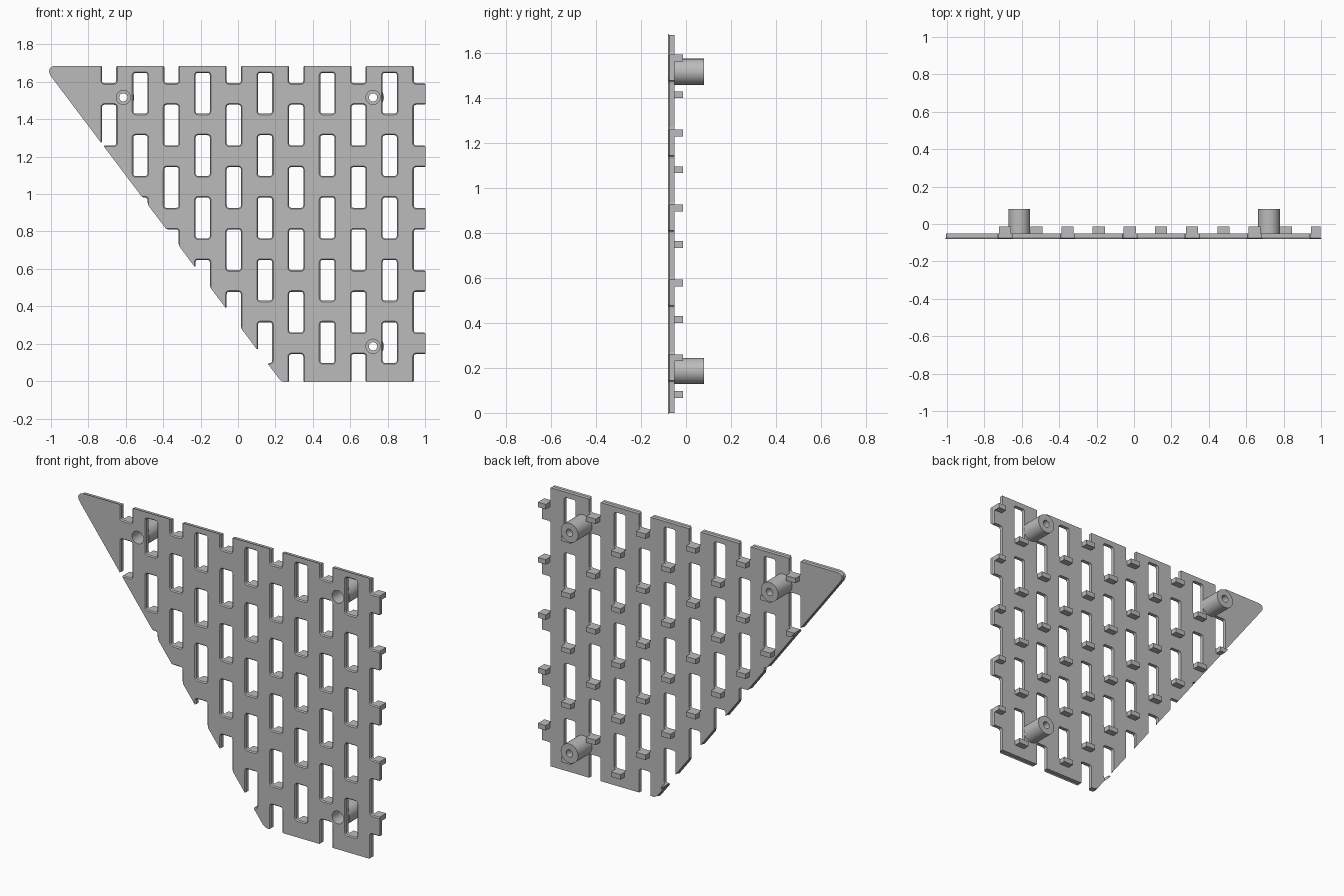
import bpy, bmesh, math
from mathutils import Matrix, Vector

if "Cube" in bpy.data.objects:
    bpy.data.objects.remove(bpy.data.objects["Cube"])

FRONT, BACK = -0.08, -0.052          # plate faces
TOP, RIGHT = 1.68, 0.997
SLOPE = -1.326                       # slanted left edge
CHAMFER = 0.006
PITCH = 1 / 3
SLOT_W, SLOT_H = 0.076, 0.218

grey = bpy.data.materials.new("grey_plastic")
grey.diffuse_color = (0.5, 0.5, 0.5, 1)
grey.use_nodes = True
grey.node_tree.nodes["Principled BSDF"].inputs["Base Color"].default_value = grey.diffuse_color


def finish(bm, name):
    bmesh.ops.recalc_face_normals(bm, faces=bm.faces[:])
    mesh = bpy.data.meshes.new(name)
    bm.to_mesh(mesh)
    bm.free()
    mesh.materials.append(grey)
    obj = bpy.data.objects.new(name, mesh)
    bpy.context.collection.objects.link(obj)
    return obj


def slant_x(z):
    return 0.2366 + z / SLOPE


def loft(bm, rings):
    """Skin a list of equal-sized point rings and cap both ends."""
    vs = [[bm.verts.new(p) for p in ring] for ring in rings]
    n = len(vs[0])
    for a, b in zip(vs, vs[1:]):
        for i in range(n):
            bm.faces.new((a[i], a[(i + 1) % n], b[(i + 1) % n], b[i]))
    bm.faces.new(vs[0])
    bm.faces.new(vs[-1])


def rounded_rect(cx, cz, w, h, r, y, steps=3):
    pts = []
    for q, (sx, sz) in enumerate(((1, 1), (-1, 1), (-1, -1), (1, -1))):
        for s in range(steps + 1):
            a = math.pi / 2 * (q + s / steps)
            pts.append((cx + sx * (w / 2 - r) + r * math.cos(a), y,
                        cz + sz * (h / 2 - r) + r * math.sin(a)))
    return pts


def circle(cx, cz, r, y, n=32):
    return [(cx + r * math.cos(2 * math.pi * i / n), y,
             cz + r * math.sin(2 * math.pi * i / n)) for i in range(n)]


# Staggered slot positions: (centre x, bottom z)
slots = [(-0.522 + PITCH * k, 1.43 - PITCH * j) for k in range(5) for j in range(5)]
slots += [(-0.689 + PITCH * k, 1.593 - PITCH * j) for k in range(6) for j in range(6)]
posts = [(-0.613, 1.517), (0.722, 1.517), (0.722, 0.186)]

# Plate: slanted outline, rounded left corners, chamfered front rim
bm = bmesh.new()
outline = [(slant_x(0), 0), (RIGHT, 0), (RIGHT, TOP), (slant_x(TOP), TOP)]
loft(bm, [[(x, y, z) for x, z in outline] for y in (FRONT, BACK)])
for cx, size in ((slant_x(TOP), 0.06), (slant_x(0), 0.02)):
    edges = [e for e in bm.edges if all(abs(v.co.x - cx) < 1e-4 for v in e.verts)]
    bmesh.ops.bevel(bm, geom=edges, offset=size, segments=6, profile=0.5, affect='EDGES')
rim = [e for e in bm.edges if all(abs(v.co.y - FRONT) < 1e-5 for v in e.verts)]
bmesh.ops.bevel(bm, geom=rim, offset=CHAMFER, segments=1, affect='EDGES')
plate = finish(bm, "plate")

# Cutter: slots with flared front mouths, and screw holes
bm = bmesh.new()
for cx, z0 in slots:
    cz = z0 + SLOT_H / 2
    flare = 2 * (CHAMFER + 0.02)
    loft(bm, [
        rounded_rect(cx, cz, SLOT_W + flare, SLOT_H + flare, 0.038, FRONT - 0.02),
        rounded_rect(cx, cz, SLOT_W, SLOT_H, 0.012, FRONT + CHAMFER),
        rounded_rect(cx, cz, SLOT_W, SLOT_H, 0.012, BACK + 0.02)])
for cx, cz in posts:
    loft(bm, [circle(cx, cz, 0.038, FRONT - 0.02), circle(cx, cz, 0.038, BACK + 0.02)])
cutter = finish(bm, "slot_cutter")
cutter.hide_render = True

mod = plate.modifiers.new("slots", 'BOOLEAN')
mod.operation = 'DIFFERENCE'
mod.solver = 'EXACT'
mod.object = cutter
bpy.context.view_layer.objects.active = plate
bpy.ops.object.modifier_apply(modifier=mod.name)
bpy.data.objects.remove(cutter)

# Tabs: small blocks behind the bottom of each slot, trimmed to the plate edges
TAB_Y0, TAB_Y1, TAB_W, TAB_H = BACK - 0.003, -0.013, 0.065, 0.03
tabs = bmesh.new()
for cx, z0 in slots:
    if z0 < TAB_H or cx + TAB_W / 2 < slant_x(z0) + 0.005:
        continue
    box = bmesh.new()
    bmesh.ops.create_cube(box, size=1, matrix=Matrix.Translation(
        (cx, (TAB_Y0 + TAB_Y1) / 2, z0 - TAB_H / 2))
        @ Matrix.Diagonal((TAB_W, TAB_Y1 - TAB_Y0, TAB_H, 1)))
    for co, no in ((Vector((slant_x(0), 0, 0)), Vector((SLOPE, 0, -1))),
                   (Vector((RIGHT, 0, 0)), Vector((1, 0, 0)))):
        bmesh.ops.bisect_plane(box, geom=box.verts[:] + box.edges[:] + box.faces[:],
                               plane_co=co, plane_no=no, clear_outer=True)
        bmesh.ops.holes_fill(box, edges=[e for e in box.edges if e.is_boundary])
    piece = bpy.data.meshes.new("tab_piece")
    box.to_mesh(piece)
    box.free()
    tabs.from_mesh(piece)
    bpy.data.meshes.remove(piece)
finish(tabs, "tabs")

# Screw posts: tubes with a wide bore from the front and a narrow hole behind
profile = [(0.038, BACK), (0.058, BACK), (0.058, 0.08),
           (0.022, 0.08), (0.022, 0.04), (0.038, 0.04)]
for i, (cx, cz) in enumerate(posts):
    bm = bmesh.new()
    rings = [[bm.verts.new(p) for p in circle(cx, cz, r, y)] for r, y in profile]
    for a, b in zip(rings, rings[1:] + rings[:1]):
        for k in range(32):
            n = (k + 1) % 32
            bm.faces.new((a[k], a[n], b[n], b[k]))
    post = finish(bm, f"screw_post_{i + 1}")
    bpy.ops.object.select_all(action='DESELECT')
    post.select_set(True)
    bpy.context.view_layer.objects.active = post
    bpy.ops.object.shade_smooth_by_angle(angle=math.radians(30))
